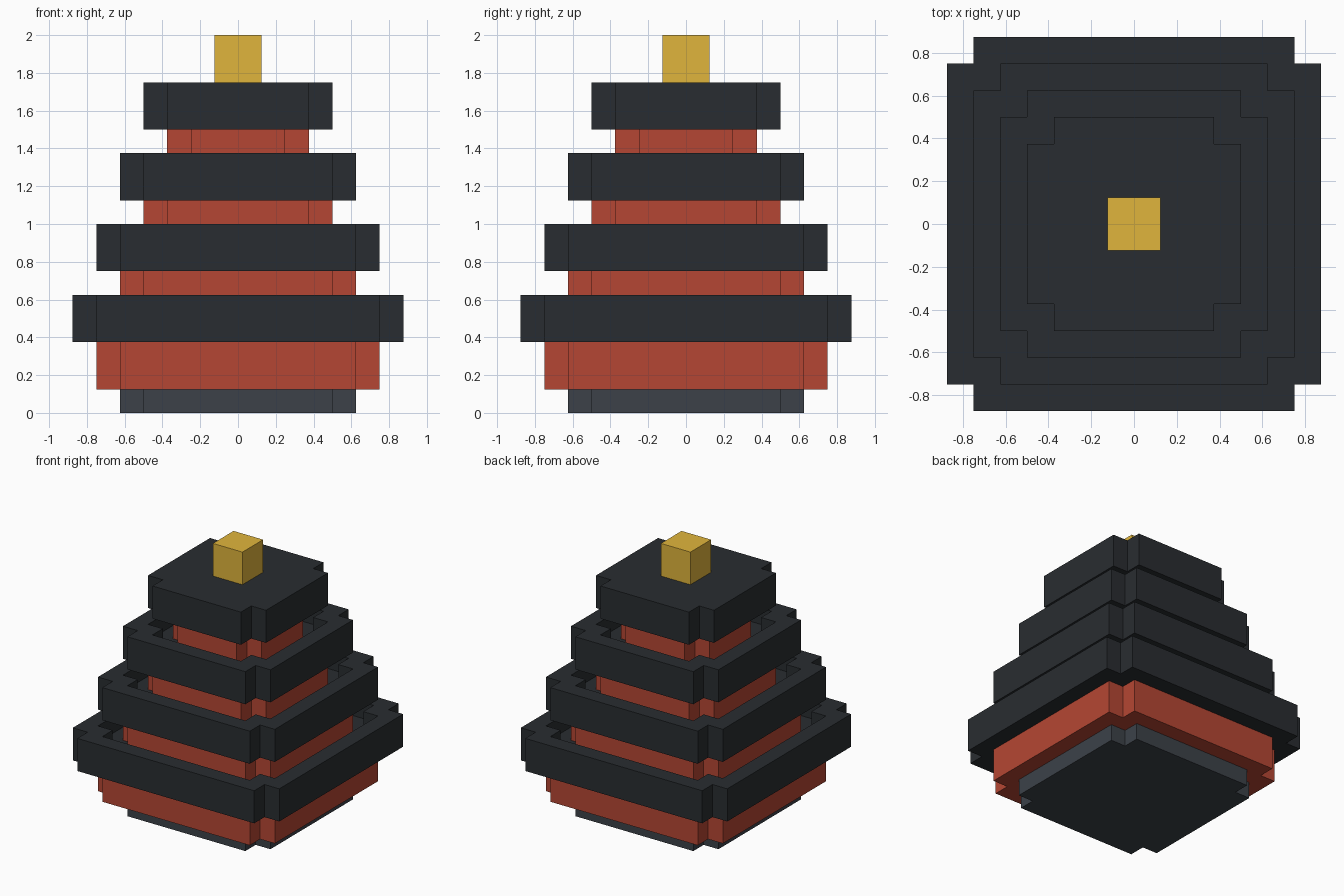
import bpy

if "Cube" in bpy.data.objects:
    bpy.data.objects.remove(bpy.data.objects["Cube"])

V = 0.125  # one block of the grid


def material(name, rgb):
    mat = bpy.data.materials.new(name)
    lin = [c / 12.92 if c <= 0.04045 else ((c + 0.055) / 1.055) ** 2.4 for c in rgb]
    mat.diffuse_color = (*lin, 1.0)
    mat.use_nodes = True
    mat.node_tree.nodes["Principled BSDF"].inputs["Base Color"].default_value = mat.diffuse_color
    return mat


def outline(h):
    """Square of half-width h with one block cut from each corner (12 points)."""
    pts = []
    for c, s in ((1, 0), (0, 1), (-1, 0), (0, -1)):
        for x, y in ((h, h - V), (h - V, h - V), (h - V, h)):
            pts.append((x * c - y * s, x * s + y * c))
    return pts


def square(h):
    return [(h, -h), (h, h), (-h, h), (-h, -h)]


def tier(name, profile, mat, shape=outline):
    """Loft the shape through (half-width, z) steps given in blocks; cap both ends."""
    verts, faces = [], []
    for h, z in profile:
        verts += [(x, y, z * V) for x, y in shape(h * V)]
    n = len(verts) // len(profile)
    for k in range(len(profile) - 1):
        for i in range(n):
            a, b = k * n + i, k * n + (i + 1) % n
            faces.append((a, b, b + n, a + n))
    faces.append(tuple(reversed(range(n))))
    faces.append(tuple(range(len(verts) - n, len(verts))))
    mesh = bpy.data.meshes.new(name)
    mesh.from_pydata(verts, [], faces)
    mesh.materials.append(mat)
    mesh.update()
    ob = bpy.data.objects.new(name, mesh)
    bpy.context.collection.objects.link(ob)
    return ob


stone = material("stone", (0.235, 0.257, 0.285))
red = material("red_wall", (0.71, 0.275, 0.20))
dark = material("roof_tile", (0.16, 0.175, 0.19))
gold = material("gold", (0.88, 0.71, 0.235))

# stone base
tier("base", [(5, 0), (5, 1)], stone)

# four storeys: a wall two blocks high under a roof
for i in range(4):
    w, z = 6 - i, 1 + 3 * i
    tier(f"wall_{i + 1}", [(w, z), (w, z + 2)], red)
    roof = [(w + 1, z + 2), (w + 1, z + 4)]
    if i < 3:  # lower roofs are trays with a raised rim around the next wall
        roof += [(w, z + 4), (w, z + 3)]
    tier(f"roof_{i + 1}", roof, dark)

# gold finial
tier("finial", [(1, 14), (1, 16)], gold, square)
